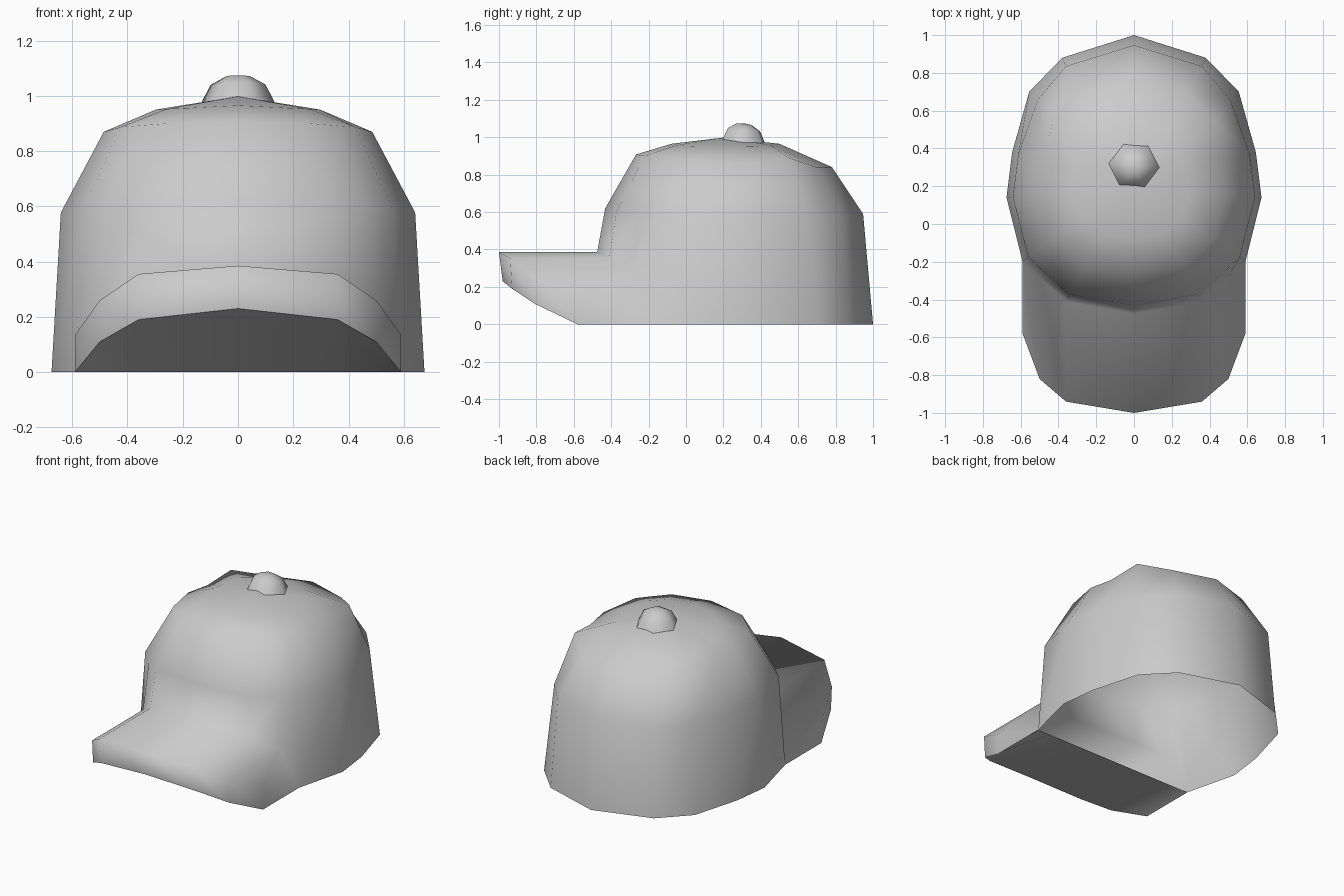
import bpy, bmesh, math
from mathutils import Vector

cube = bpy.data.objects.get("Cube")
if cube:
    bpy.data.objects.remove(cube)

grey = bpy.data.materials.new("plain grey")
grey.use_nodes = True
colour = (0.6, 0.6, 0.6, 1)
grey.diffuse_color = colour
grey.node_tree.nodes["Principled BSDF"].inputs["Base Color"].default_value = colour


def finish(name, bm, angle):
    """Weld the skins and turn them into a smooth object."""
    bmesh.ops.remove_doubles(bm, verts=bm.verts, dist=.001)
    bmesh.ops.recalc_face_normals(bm, faces=bm.faces)
    mesh = bpy.data.meshes.new(name)
    bm.to_mesh(mesh)
    bm.free()
    mesh.materials.append(grey)
    obj = bpy.data.objects.new(name, mesh)
    bpy.context.collection.objects.link(obj)
    bpy.ops.object.select_all(action='DESELECT')
    obj.select_set(True)
    bpy.context.view_layer.objects.active = obj
    bpy.ops.object.shade_smooth_by_angle(angle=math.radians(angle))


def loft(bm, rows, tip=None):
    """Skin a list of point rows; with a tip the rows are closed rings."""
    grid = [[bm.verts.new(p) for p in row] for row in rows]
    n = len(rows[0])
    for a, b in zip(grid, grid[1:]):
        for i in range(n if tip else n - 1):
            j = (i + 1) % n
            bm.faces.new((a[i], a[j], b[j], b[i]))
    if tip:
        top = bm.verts.new(tip)
        for i in range(n):
            bm.faces.new((grid[-1][i], grid[-1][(i + 1) % n], top))
    return grid


def mirrored(half, ring=False):
    """Complete a half row that starts on the centre line."""
    other = [Vector((-p[0], p[1], p[2])) for p in half[1:]]
    if ring:
        return [Vector(p) for p in half] + other[-2::-1]
    return other[::-1] + [Vector(p) for p in half]


# Crown: rim outline from front centre round to back centre
rim = [(0, -.475, .385), (.36, -.41, .355), (.5, -.285, .26), (.59, -.2, 0),
       (.675, .14, 0), (.645, .38, 0), (.555, .7, 0), (.38, .88, 0), (0, 1, 0)]
MID = .26
# Each level: width scale, depth scale, centre y, front height, back height,
# side sag, and how far the rear corner is moved
levels = [(.95, .935, .255, .62, .59, .03, (-.017, -.01, 0)),
          (.72, .71, .255, .908, .84, .01, (.035, -.02, .045)),
          (.44, .39, .21, .965, .965, .015, (0, 0, 0))]
REAR_CORNER = 6

cap = bmesh.new()
rings = [mirrored(rim, True)]
for sx, sy, cy, front, back, sag, shift in levels:
    ring = []
    for x, y, z in rim:
        t = (y - rim[0][1]) / (rim[-1][1] - rim[0][1])
        ring.append(Vector((x * sx, cy + (y - MID) * sy,
                            front + (back - front) * t - sag * x / .675)))
    ring[REAR_CORNER] += Vector(shift)
    rings.append(mirrored(ring, True))
loft(cap, rings, (0, .2, .998))

# Brim: arched top drawn out of the crown, with a lip along its edge
edge = [(0, -1, .385), (.36, -.94, .355), (.5, -.82, .26), (.59, -.58, .135)]
lip = [(0, -.98, .23), (.36, -.93, .19), (.5, -.81, .11), (.59, -.58, 0)]
rows = loft(cap, [mirrored(r) for r in (rim[:4], edge, lip)])
for side in (0, -1):
    cap.faces.new([row[side] for row in rows])
finish("crown_and_brim", cap, 100)

# Underside of the brim, sloping back to a straight edge
under = [(x, -.2, 0) for x, y, z in lip]
sheet = bmesh.new()
loft(sheet, [mirrored(r) for r in (lip, under)])
finish("brim_underside", sheet, 40)

# Button: six-sided dome on top of the crown
rings = []
for radius, z in ((.135, .972), (.1, 1.04), (.045, 1.07)):
    rings.append([Vector((radius * math.cos(a), .31 + radius * .95 * math.sin(a),
                          z - .1 * radius * math.sin(a)))
                  for a in (math.radians(60 * k - 5) for k in range(6))])
button = bmesh.new()
loft(button, rings, (0, .31, 1.074))
finish("button", button, 80)
